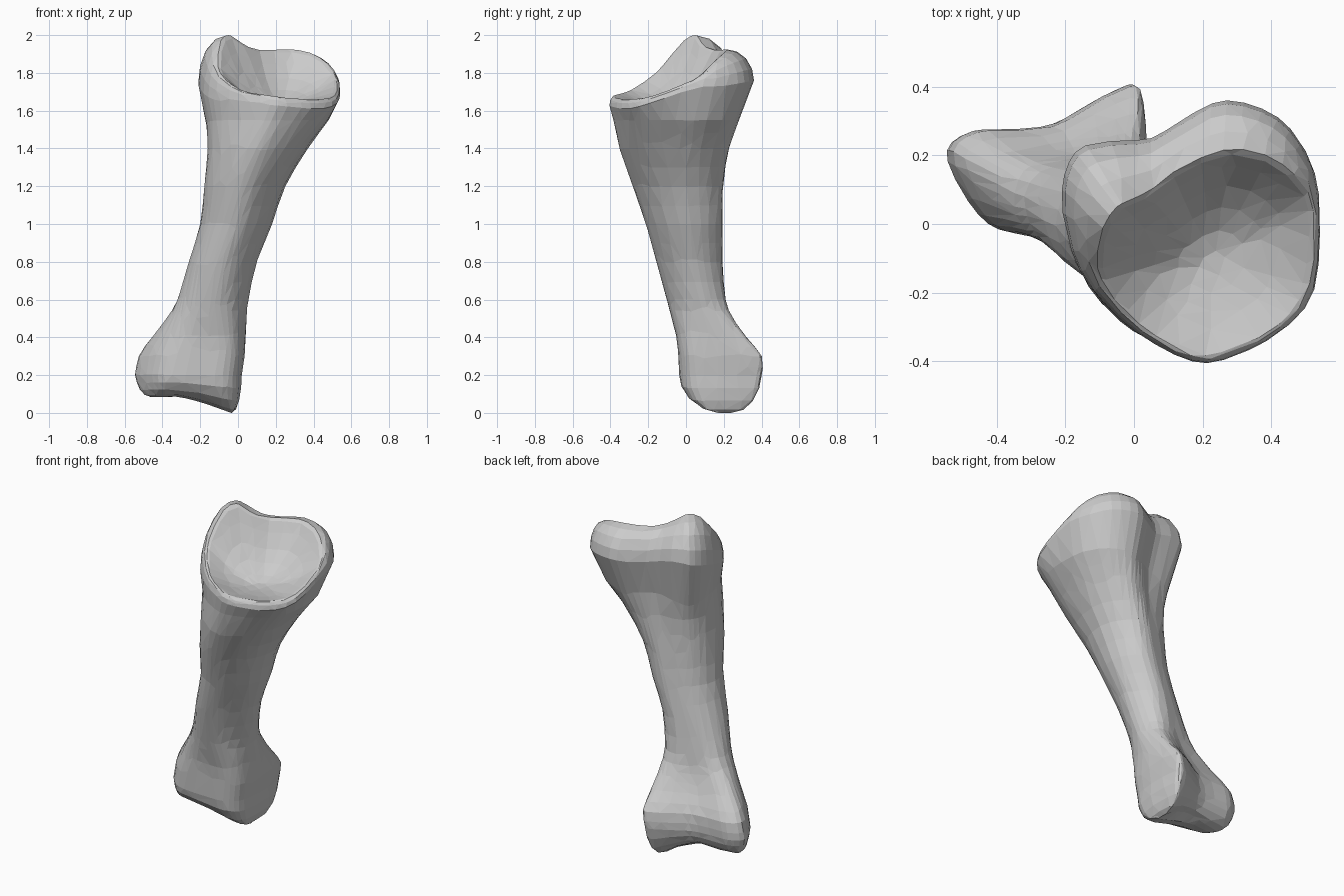
import bpy, bmesh, math
from mathutils import Vector

if "Cube" in bpy.data.objects:
    bpy.data.objects.remove(bpy.data.objects["Cube"])

SUB = 3  # extra smoothness around each section


def lerp(a, b, t):
    return a + (b - a) * t


def spline(a, b, c, d, t):
    # Catmull-Rom between b and c
    return 0.5 * (2 * b + (c - a) * t + (2 * a - 5 * b + 4 * c - d) * t**2
                  + (3 * b - a - 3 * c + d) * t**3)


def smooth_loop(pts):
    n = len(pts)
    return [spline(pts[i - 1], pts[i], pts[(i + 1) % n], pts[(i + 2) % n], s / SUB)
            for i in range(n) for s in range(SUB)]


def unit(pts):
    # outline scaled into a 0..1 box
    xs, ys = [p[0] for p in pts], [p[1] for p in pts]
    return [((x - min(xs)) / (max(xs) - min(xs)), (y - min(ys)) / (max(ys) - min(ys)))
            for x, y in zip(xs, ys)]


# widest outline of the upper head, counter-clockwise from the right
head = [Vector(p) for p in (
    (.54, .05, 1.72), (.51, .19, 1.73), (.42, .31, 1.75), (.27, .36, 1.76),
    (.15, .31, 1.75), (.05, .25, 1.76), (-.08, .24, 1.79), (-.17, .21, 1.78),
    (-.21, .10, 1.75), (-.19, -.05, 1.70), (-.13, -.18, 1.66), (0, -.31, 1.64),
    (.17, -.40, 1.63), (.29, -.385, 1.62), (.43, -.31, 1.61), (.525, -.19, 1.64))]
# crest of the rim around the socket
crest = [Vector(p) for p in (
    (.52, .05, 1.77), (.46, .15, 1.86), (.37, .205, 1.91), (.26, .215, 1.925),
    (.13, .16, 1.92), (.05, .10, 1.94), (-.01, .07, 1.98), (-.05, .05, 2.0),
    (-.085, 0, 1.98), (-.105, -.07, 1.905), (-.095, -.16, 1.80), (.01, -.29, 1.71),
    (.17, -.38, 1.68), (.28, -.365, 1.665), (.42, -.295, 1.66), (.505, -.17, 1.68))]
# outline of the middle of the shaft
waist = [(1, .55), (.95, .75), (.86, .88), (.75, .97), (.6, 1), (.45, .97), (.3, .92),
         (.16, .84), (.05, .7), (0, .5), (.05, .3), (.16, .13), (.35, .02), (.55, 0),
         (.75, .1), (.92, .3)]
# outline of the lower double knuckle
foot = [(.02, .22), (.015, .33), (0, .39), (-.04, .39), (-.13, .345), (-.24, .285),
        (-.36, .27), (-.47, .265), (-.54, .21), (-.50, .10), (-.42, 0), (-.32, -.03),
        (-.20, -.035), (-.08, -.03), (-.01, .02), (.015, .12)]
# shaft sections: z, x range, y range, outline (0 foot, 1 waist, 2 head)
shaft = [(.20, -.545, .02, -.035, .395, 0), (.30, -.525, .035, -.04, .395, 0),
         (.40, -.46, .04, -.05, .32, .15), (.50, -.385, .045, -.075, .255, .45),
         (.60, -.325, .055, -.10, .215, .8), (.80, -.26, .10, -.155, .193, 1),
         (1.0, -.20, .18, -.21, .193, 1), (1.2, -.18, .25, -.28, .20, 1.15),
         (1.4, -.165, .37, -.35, .235, 1.5), (1.55, -.175, .48, -.38, .285, 1.85)]
outlines = [unit(foot), waist, unit(head), unit(head)]
rings = []

# rounded knuckle underside
sole = []
for x, y in foot:
    ex = min(max(x, -.46), -.035)
    axis_y = lerp(.14, .20, (ex + .46) / .42)
    ez = .085 if ex < -.4 else lerp(.085, 0, max(0, (ex + .28) / .245))
    if -.3 < x < -.1 and y > .1:
        ez += .025  # groove between the knuckles
    sole.append(Vector((ex, lerp(axis_y, y, .18), ez)))
for t in (90, 65, 42, 20):
    c, s = math.cos(math.radians(t)), math.sin(math.radians(t))
    rings.append([Vector((lerp(e.x, p[0], c), lerp(e.y, p[1], c), lerp(.2, e.z, s)))
                  for e, p in zip(sole, foot)])

# shaft, with smooth in-between sections
sections = []
for z, x0, x1, y0, y1, b in shaft:
    k, f = int(b), b % 1
    sections.append([Vector((lerp(x0, x1, lerp(p[0], q[0], f)),
                             lerp(y0, y1, lerp(p[1], q[1], f)), z))
                     for p, q in zip(outlines[k], outlines[k + 1])])
last = len(sections) - 1
for i in range(last):
    quad = [sections[min(max(i + d, 0), last)] for d in (-1, 0, 1, 2)]
    for t in (0, .5):
        rings.append([spline(*pts, t) for pts in zip(*quad)])
rings.append(sections[last])

# rounded rim of the head
for t in (0, 22, 45, 68, 90):
    c, s = math.cos(math.radians(t)), math.sin(math.radians(t))
    rings.append([Vector((lerp(k.x, h.x, c), lerp(k.y, h.y, c), lerp(h.z, k.z, s)))
                  for h, k in zip(head, crest)])

# hollow socket
low = Vector((.23, -.12, 1.63))
for s, h in ((.95, .95), (.85, .76), (.68, .48), (.5, .27), (.3, .1), (.12, .02)):
    rings.append([Vector((lerp(low.x, k.x, s), lerp(low.y, k.y, s),
                          lerp(low.z, k.z, h))) for k in crest])

bm = bmesh.new()
loops = [[bm.verts.new(p) for p in smooth_loop(r)] for r in rings]
n = len(loops[0])
for a, b in zip(loops, loops[1:]):
    for i in range(n):
        j = (i + 1) % n
        bm.faces.new((a[i], a[j], b[j], b[i]))
bm.faces.new(loops[0][::-1])
bm.faces.new(loops[-1])
bmesh.ops.triangulate(bm, faces=bm.faces[:])
bmesh.ops.recalc_face_normals(bm, faces=bm.faces[:])

mesh = bpy.data.meshes.new("finger_bone")
bm.to_mesh(mesh)
bm.free()
bone = bpy.data.objects.new("finger_bone", mesh)
bpy.context.collection.objects.link(bone)

# irregular flat facets
dec = bone.modifiers.new("facets", 'DECIMATE')
dec.ratio = 0.45
